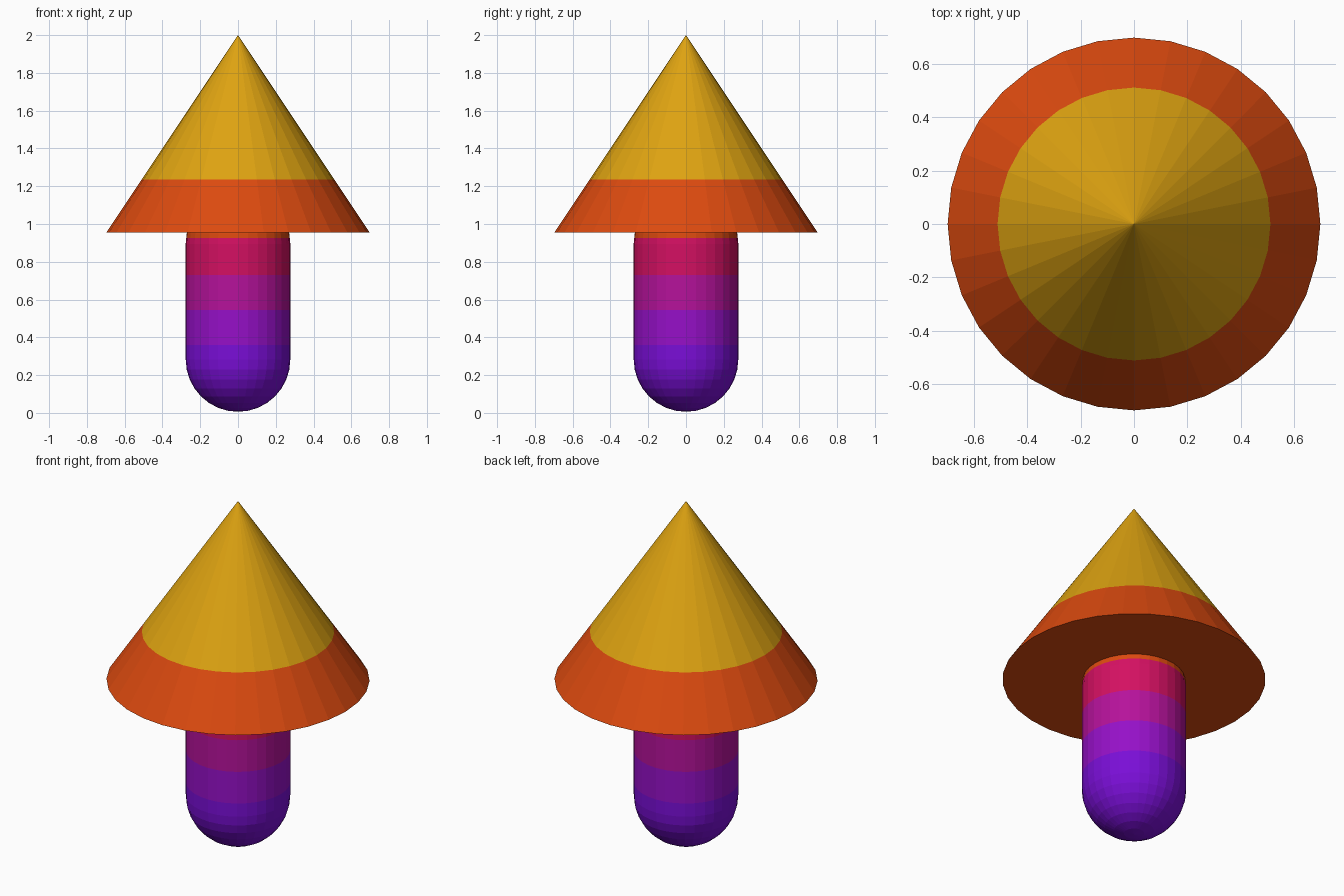
import bpy, bmesh, math

if "Cube" in bpy.data.objects:
    bpy.data.objects.remove(bpy.data.objects["Cube"])

SIDES = 32


def lin(c):
    c /= 255
    return c / 12.92 if c <= 0.04045 else ((c + 0.055) / 1.055) ** 2.4


def material(name, rgb):
    m = bpy.data.materials.new(name)
    m.diffuse_color = (*[lin(c) for c in rgb], 1)
    m.use_nodes = True
    m.node_tree.nodes["Principled BSDF"].inputs["Base Color"].default_value = m.diffuse_color
    return m


MATS = {
    "indigo": material("indigo", (122, 14, 215)),
    "purple": material("purple", (150, 16, 200)),
    "magenta": material("magenta", (182, 18, 155)),
    "crimson": material("crimson", (212, 16, 98)),
    "orange": material("orange", (220, 74, 15)),
    "yellow": material("yellow", (222, 163, 17)),
}


def lathe(name, profile, bands):
    """Spin (radius, z) points about z; bands = [(top height, colour)] from low to high."""
    bm = bmesh.new()
    rings = []
    for r, z in profile:
        if r < 1e-5:
            rings.append([bm.verts.new((0, 0, z))] * SIDES)
        else:
            rings.append([bm.verts.new((r * math.cos(a), r * math.sin(a), z))
                          for a in (math.tau * i / SIDES for i in range(SIDES))])
    for lo, hi in zip(rings, rings[1:]):
        for i in range(SIDES):
            j = (i + 1) % SIDES
            corners = list(dict.fromkeys((lo[i], lo[j], hi[j], hi[i])))
            bm.faces.new(corners)
    # cut clean colour edges
    for top, _ in bands[:-1]:
        bmesh.ops.bisect_plane(bm, geom=bm.verts[:] + bm.edges[:] + bm.faces[:],
                               plane_co=(0, 0, top), plane_no=(0, 0, 1), dist=1e-5)
    bmesh.ops.recalc_face_normals(bm, faces=bm.faces)
    for f in bm.faces:
        z = f.calc_center_median().z
        f.material_index = next(i for i, b in enumerate(bands) if z < b[0])
    me = bpy.data.meshes.new(name)
    bm.to_mesh(me)
    bm.free()
    for _, colour in bands:
        me.materials.append(MATS[colour])
    ob = bpy.data.objects.new(name, me)
    bpy.context.collection.objects.link(ob)
    return ob


# Capsule stem: rounded at both ends, upper end sunk into the cone
R, LOW, HIGH, STEPS = 0.277, 0.283, 0.895, 8
arc = [math.pi / 2 * i / STEPS for i in range(STEPS + 1)]
stem = [(R * math.sin(a), LOW - (LOW - 0.006) * math.cos(a)) for a in arc]
stem += [(R * math.cos(a), HIGH + R * math.sin(a)) for a in arc]
lathe("stem", stem, [(0.36, "indigo"), (0.545, "purple"), (0.73, "magenta"),
                     (0.925, "crimson"), (9, "orange")])

# Cone cap with closed flat underside
lathe("cone_cap", [(0, 0.955), (0.697, 0.955), (0, 2.0)],
      [(1.235, "orange"), (9, "yellow")])
